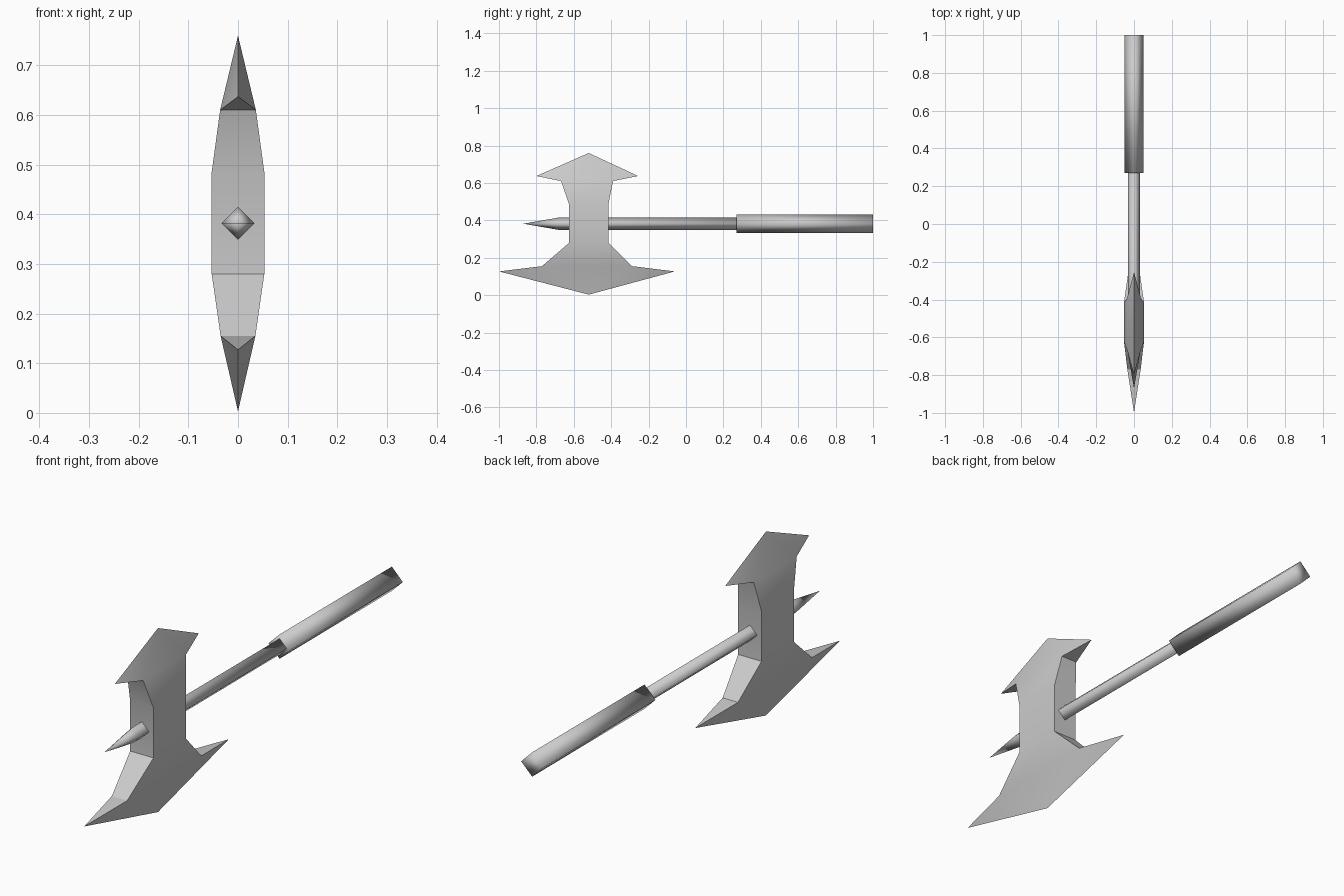
import bpy, bmesh, math

if "Cube" in bpy.data.objects:
    bpy.data.objects.remove(bpy.data.objects["Cube"])

steel = bpy.data.materials.new("grey steel")
steel.diffuse_color = (0.6, 0.6, 0.6, 1)
steel.use_nodes = True
steel.node_tree.nodes["Principled BSDF"].inputs["Base Color"].default_value = steel.diffuse_color


def make(name, verts, faces, angle=None):
    mesh = bpy.data.meshes.new(name)
    mesh.from_pydata(verts, [], faces)
    bm = bmesh.new()
    bm.from_mesh(mesh)
    bmesh.ops.recalc_face_normals(bm, faces=bm.faces)
    bm.to_mesh(mesh)
    bm.free()
    mesh.materials.append(steel)
    obj = bpy.data.objects.new(name, mesh)
    bpy.context.collection.objects.link(obj)
    bpy.context.view_layer.objects.active = obj
    obj.select_set(True)
    if angle:
        bpy.ops.object.shade_smooth_by_angle(angle=math.radians(angle))
    else:
        bpy.ops.object.shade_smooth()
    obj.select_set(False)
    return obj


def diamond_rod(name, rings, tip=None):
    """Four-sided rod along y from (y, radius) rings, with an optional point."""
    z0 = 0.382
    verts, faces = [], []
    for y, r in rings:
        verts += [(r, y, z0), (0, y, z0 + r), (-r, y, z0), (0, y, z0 - r)]
    for k in range(len(rings) - 1):
        for i in range(4):
            a, b = 4 * k + i, 4 * k + (i + 1) % 4
            faces.append((a, b, b + 4, a + 4))
    n = len(verts)
    faces.append((n - 4, n - 3, n - 2, n - 1))
    if tip is None:
        faces.append((0, 1, 2, 3))
    else:
        verts.append((0, tip, z0))
        faces += [(i, (i + 1) % 4, n) for i in range(4)]
    return make(name, verts, faces)


# Shaft with its front spike, and the thicker grip
diamond_rod("shaft_and_spike", [(-0.68, 0.033), (0.30, 0.033)], tip=-0.87)
diamond_rod("grip", [(0.27, 0.05), (1.0, 0.05)])

# Double blade head: rectangular levels (z, front y, back y, half width)
levels = [(0.155, -0.77, -0.288, 0.035), (0.28, -0.625, -0.415, 0.053),
          (0.485, -0.625, -0.415, 0.053), (0.61, -0.668, -0.39, 0.036)]
verts, faces = [], []
for z, f, b, w in levels:
    verts += [(-w, f, z), (w, f, z), (w, b, z), (-w, b, z)]
for k in range(3):
    for i in range(4):
        a, b = 4 * k + i, 4 * k + (i + 1) % 4
        faces.append((a, b, b + 4, a + 4))

# Blade edges: front barb, back barb and outer point, closed to a level
for base, z_barb, f, b, z_end in ((0, 0.127, -1.0, -0.06, 0.003),
                                  (12, 0.637, -0.80, -0.255, 0.76)):
    n = len(verts)
    verts += [(0, f, z_barb), (0, b, z_barb), (0, -0.52, z_end)]
    front, back, end = n, n + 1, n + 2
    lf, rf, rb, lb = range(base, base + 4)
    faces += [(lf, rf, front), (rb, lb, back)]
    for p, q in ((lf, lb), (rf, rb)):
        faces += [(p, front, end), (p, end, q), (q, end, back)]
make("axe_head", verts, faces, angle=30)
